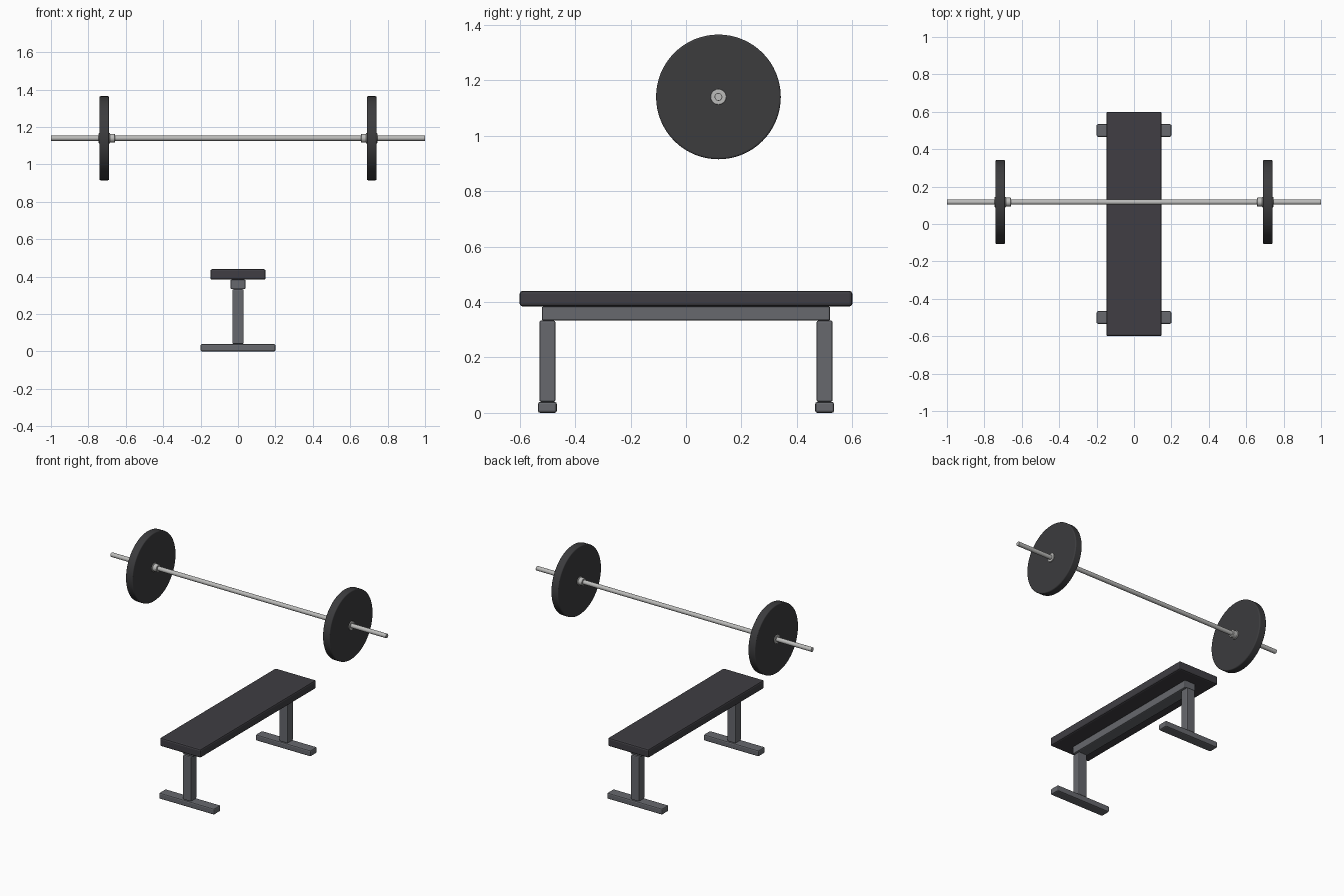
import bpy, math

if "Cube" in bpy.data.objects:
    bpy.data.objects.remove(bpy.data.objects["Cube"])

def material(name, rgb):
    m = bpy.data.materials.new(name)
    m.diffuse_color = (*rgb, 1)
    m.use_nodes = True
    m.node_tree.nodes["Principled BSDF"].inputs["Base Color"].default_value = m.diffuse_color
    return m

PAD = material("dark vinyl", (0.050, 0.048, 0.056))
RUBBER = material("black rubber", (0.045, 0.045, 0.048))
FRAME = material("grey frame", (0.135, 0.14, 0.155))
STEEL = material("bright steel", (0.50, 0.50, 0.49))
BAR_Y, BAR_Z = 0.117, 1.14

def finish(obj, name, mat, bevel, segments):
    obj.name = name
    obj.data.materials.append(mat)
    if bevel:
        b = obj.modifiers.new("rounded edges", 'BEVEL')
        b.width, b.segments = bevel, segments
        b.limit_method = 'ANGLE'
        b.angle_limit = math.radians(40)
    return obj

def box(name, lo, hi, mat, bevel=0.008):
    bpy.ops.mesh.primitive_cube_add(size=1, location=[(a + b) / 2 for a, b in zip(lo, hi)])
    obj = bpy.context.object
    obj.scale = [b - a for a, b in zip(lo, hi)]
    bpy.ops.object.transform_apply(location=False, rotation=False, scale=True)
    return finish(obj, name, mat, bevel, 2)

def rod(name, x0, x1, radius, mat, sides=32, bevel=0.0):
    # cylinder lying along x on the bar axis
    bpy.ops.mesh.primitive_cylinder_add(vertices=sides, radius=radius, depth=abs(x1 - x0),
        location=((x0 + x1) / 2, BAR_Y, BAR_Z), rotation=(0, math.pi / 2, 0))
    obj = bpy.context.object
    bpy.ops.object.shade_smooth_by_angle(angle=math.radians(40))
    return finish(obj, name, mat, bevel, 3)

# Bench: pad, spine beam, two legs with cross feet
box("bench_pad", (-0.148, -0.6, 0.384), (0.148, 0.6, 0.44), PAD, 0.01)
box("spine_beam", (-0.04, -0.52, 0.333), (0.04, 0.52, 0.384), FRAME, 0.006)
for side, y in (("front", -0.5), ("back", 0.5)):
    box(side + "_leg", (-0.03, y - 0.029, 0.04), (0.03, y + 0.029, 0.333), FRAME, 0.006)
    box(side + "_foot", (-0.2, y - 0.034, 0), (0.2, y + 0.034, 0.04), FRAME)

# Barbell: bar, weight plates, hubs and inner collars
rod("bar", -1, 1, 0.014, STEEL, 24, 0.002)
for side, s in (("left", -1), ("right", 1)):
    rod(side + "_weight_plate", s * 0.69, s * 0.74, 0.225, RUBBER, 64, 0.006)
    rod(side + "_hub", s * 0.685, s * 0.745, 0.028, STEEL, 32, 0.003)
    rod(side + "_collar", s * 0.658, s * 0.688, 0.024, STEEL, 32, 0.003)
